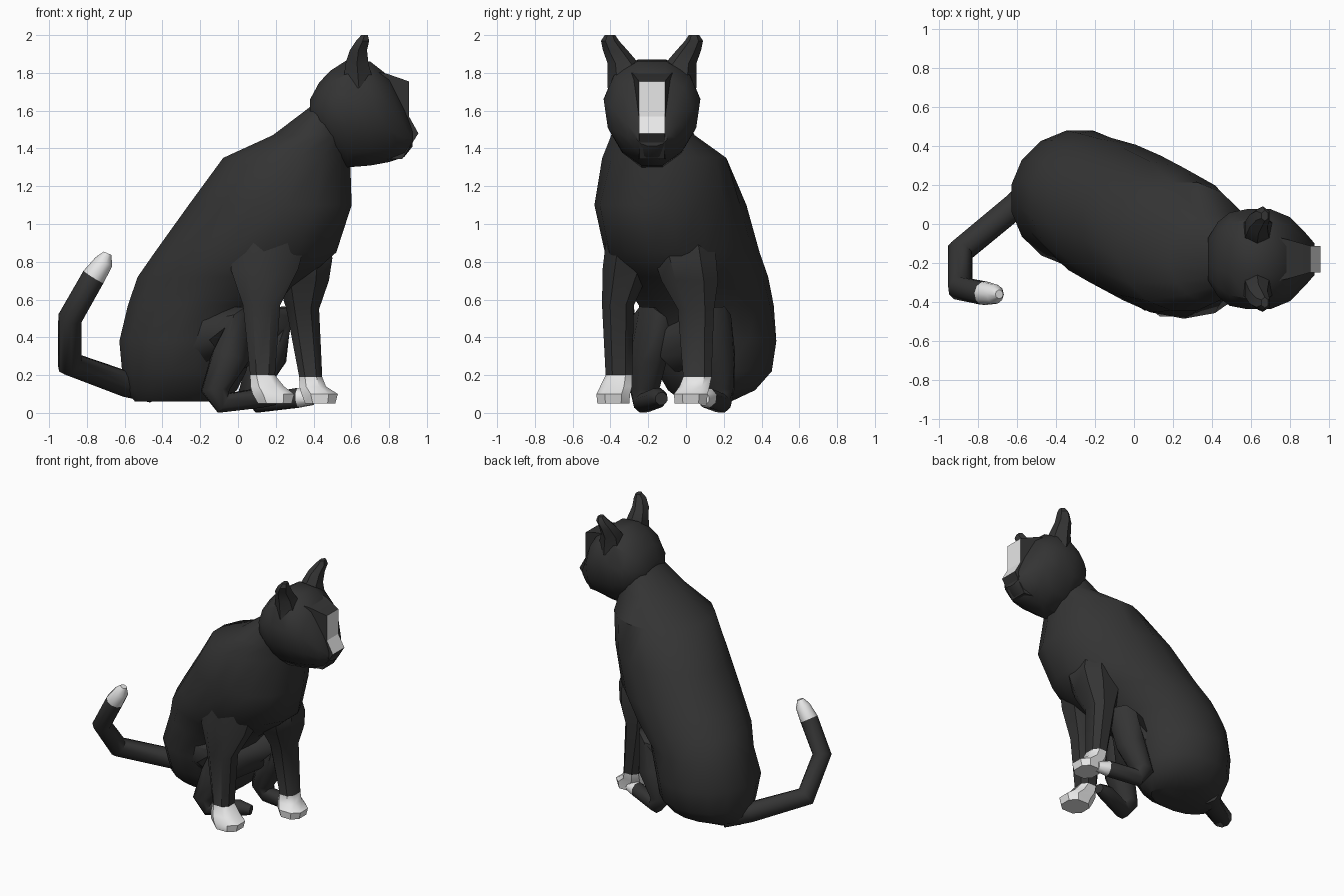
import bpy
import bmesh
from math import cos, sin, pi, radians
from mathutils import Vector

if "Cube" in bpy.data.objects:
    bpy.data.objects.remove(bpy.data.objects["Cube"], do_unlink=True)


def make_material(name, value):
    mat = bpy.data.materials.new(name)
    mat.use_nodes = True
    colour = (value, value, value, 1)
    mat.diffuse_color = colour
    mat.node_tree.nodes["Principled BSDF"].inputs["Base Color"].default_value = colour
    return mat


BLACK = make_material("black fur", 0.034)
WHITE = make_material("white fur", 0.8)
HEAD_Y = -0.18


def finish(bm, name, is_white=None, angle=35):
    """Turn a bmesh into an object, with white faces chosen by a rule."""
    bmesh.ops.recalc_face_normals(bm, faces=bm.faces)
    for face in bm.faces:
        if is_white and is_white(face.calc_center_median(), face.normal):
            face.material_index = 1
    mesh = bpy.data.meshes.new(name)
    bm.to_mesh(mesh)
    bm.free()
    mesh.materials.append(BLACK)
    mesh.materials.append(WHITE)
    mesh.shade_smooth()
    mesh.set_sharp_from_angle(angle=radians(angle))
    obj = bpy.data.objects.new(name, mesh)
    bpy.context.scene.collection.objects.link(obj)
    return obj


def loft(name, rings, is_white=None, angle=35):
    """Skin a closed surface over a list of rings of points."""
    bm = bmesh.new()
    loops = [[bm.verts.new(p) for p in ring] for ring in rings]
    count = len(loops[0])
    for low, high in zip(loops, loops[1:]):
        for i in range(count):
            j = (i + 1) % count
            bm.faces.new((low[i], low[j], high[j], high[i]))
    bm.faces.new(loops[0])
    bm.faces.new(loops[-1])
    return finish(bm, name, is_white, angle)


def oval(a0, a1, b0, b1, sides, skew=0.0, power=1.0):
    """Points of a skewed, optionally squared oval filling the given bounds."""
    def bulge(v):
        return abs(v) ** power * (1 if v > 0 else -1)
    points = []
    for i in range(sides):
        t = 2 * pi * (i + 0.5) / sides
        points.append(((a0 + a1) / 2 + (a1 - a0) / 2 * bulge(cos(t)),
                       (b0 + b1) / 2 + (b1 - b0) / 2 * bulge(sin(t - skew))))
    return points


def level_rings(sections, sides, power=1.0):
    """Horizontal rings from rows of z, x min, x max, y min, y max, skew in degrees."""
    return [[Vector((x, y, z))
             for x, y in oval(x0, x1, y0, y1, sides, radians(sum(skew)), power)]
            for z, x0, x1, y0, y1, *skew in sections]


def tube(name, path, sides=8, is_white=None):
    """Tapered tube along rows of x, y, z, radius."""
    points = [Vector(p[:3]) for p in path]
    rings, previous, turn = [], None, None
    for i, centre in enumerate(points):
        ahead = points[min(i + 1, len(points) - 1)] - centre
        behind = centre - points[max(i - 1, 0)]
        heading = (ahead.normalized() + behind.normalized()).normalized()
        if previous is None:
            turn = heading.to_track_quat('Z', 'Y')
        else:
            turn = previous.rotation_difference(heading) @ turn
        previous = heading
        r = path[i][3]
        rings.append([centre + turn @ Vector((u, v, 0))
                      for u, v in oval(-r, r, -r, r, sides)])
    return loft(name, rings, is_white, 50)


# Body: seated, turned slightly, leaning up to the neck
body = [
    (0.06, -0.55, -0.08, -0.02, 0.24, 0),
    (0.12, -0.60, 0.00, -0.10, 0.37, 0),
    (0.22, -0.62, 0.05, -0.16, 0.46, 0),
    (0.38, -0.635, 0.08, -0.22, 0.485, 0),
    (0.57, -0.59, 0.18, -0.25, 0.465, 8),
    (0.72, -0.54, 0.38, -0.35, 0.435, 11),
    (0.85, -0.45, 0.53, -0.43, 0.39, 14),
    (1.10, -0.27, 0.61, -0.485, 0.32, 12),
    (1.35, -0.085, 0.60, -0.45, 0.22, 0),
    (1.47, 0.18, 0.60, -0.40, 0.05, 0),
    (1.62, 0.38, 0.60, -0.34, -0.02, 0),
]
loft("body", level_rings(body, 16))

# Head: skull wider at the brow than at the chin, tapering to the nose
skull = [
    (0.38, 0.11, 1.52, 1.66),
    (0.43, 0.19, 1.42, 1.755),
    (0.49, 0.235, 1.36, 1.82),
    (0.58, 0.25, 1.29, 1.88),
    (0.70, 0.25, 1.30, 1.87),
    (0.80, 0.215, 1.32, 1.79),
    (0.88, 0.14, 1.35, 1.63),
    (0.925, 0.088, 1.41, 1.51),
]
loft("head", [[Vector((x, HEAD_Y + y * (1 + 0.6 * (z - 1.56)), z))
               for y, z in oval(-w, w, low, high, 12)]
              for x, w, low, high in skull])

# Muzzle: wedge with a white blaze down the front
muzzle = [(0.70, 1.81, 0.12), (0.79, 1.795, 0.10), (0.905, 1.755, 0.068),
          (0.905, 1.57, 0.068), (0.955, 1.48, 0.068), (0.87, 1.345, 0.065),
          (0.70, 1.34, 0.08)]
loft("muzzle", [[Vector((x, HEAD_Y + side * w, z)) for x, z, w in muzzle]
                for side in (-1, 1)],
     lambda c, n: n.x > 0.5 and c.z > 1.5 and c.x > 0.85, 20)

# Ears: mirrored across the middle of the head
ear = [
    (1.72, 0.54, 0.74, 0.02, 0.235),
    (1.85, 0.56, 0.70, 0.07, 0.235),
    (1.92, 0.585, 0.69, 0.13, 0.26),
    (1.97, 0.62, 0.70, 0.175, 0.27),
    (2.00, 0.65, 0.69, 0.195, 0.25),
]
for side, name in ((-1, "right_ear"), (1, "left_ear")):
    rings = level_rings(ear, 6)
    for ring in rings:
        for point in ring:
            point.y = HEAD_Y + side * point.y
    loft(name, rings)

# Front legs: upright, with white paws pointing forward
right_front = [
    (0.05, 0.10, 0.29, -0.475, -0.295),
    (0.10, 0.07, 0.305, -0.48, -0.29),
    (0.14, 0.06, 0.25, -0.46, -0.28),
    (0.20, 0.06, 0.20, -0.43, -0.28),
    (0.57, 0.02, 0.23, -0.45, -0.27),
    (0.76, -0.05, 0.33, -0.45, -0.18),
    (1.02, 0.00, 0.40, -0.42, -0.12),
]
left_front = [
    (0.05, 0.35, 0.52, -0.065, 0.115),
    (0.10, 0.33, 0.535, -0.07, 0.12),
    (0.14, 0.32, 0.47, -0.04, 0.13),
    (0.19, 0.32, 0.45, -0.02, 0.14),
    (0.55, 0.25, 0.435, -0.05, 0.155),
    (0.70, 0.20, 0.49, -0.14, 0.18),
    (0.82, 0.18, 0.51, -0.18, 0.17),
    (1.02, 0.15, 0.46, -0.18, 0.13),
]
for name, leg in (("right_front_leg", right_front), ("left_front_leg", left_front)):
    loft(name, level_rings(leg, 8, 0.8), lambda c, n: c.z < 0.18, 40)

# Hind legs: folded, as rows of x, outward offset, z, radius from hip to toe
hind = [
    (-0.27, -0.19, 0.36, 0.16),
    (-0.10, -0.05, 0.43, 0.14),
    (0.01, -0.01, 0.48, 0.11),
    (-0.04, 0.01, 0.30, 0.105),
    (-0.12, 0.03, 0.12, 0.08),
    (-0.08, 0.03, 0.052, 0.06),
    (0.12, -0.04, 0.08, 0.055),
    (0.20, -0.06, 0.075, 0.035),
]
for name, side, dx, dy in (("right_hind_leg", -1, 0, -0.19),
                           ("left_hind_leg", 1, 0.20, 0.15)):
    tube(name, [(x + dx, dy + side * out, z, r) for x, out, z, r in hind],
         is_white=lambda c, n: c.x > 0.3 and c.z < 0.2)

# Tail: sweeps out to the side and curls up to a white tip
tail = [
    (-0.46, 0.22, 0.14, 0.085),
    (-0.60, 0.10, 0.155, 0.07),
    (-0.89, -0.14, 0.26, 0.07),
    (-0.89, -0.33, 0.50, 0.065),
    (-0.765, -0.355, 0.72, 0.062),
    (-0.71, -0.36, 0.80, 0.05),
    (-0.69, -0.36, 0.845, 0.022),
]
tube("tail", tail, 10, lambda c, n: c.z > 0.72)
